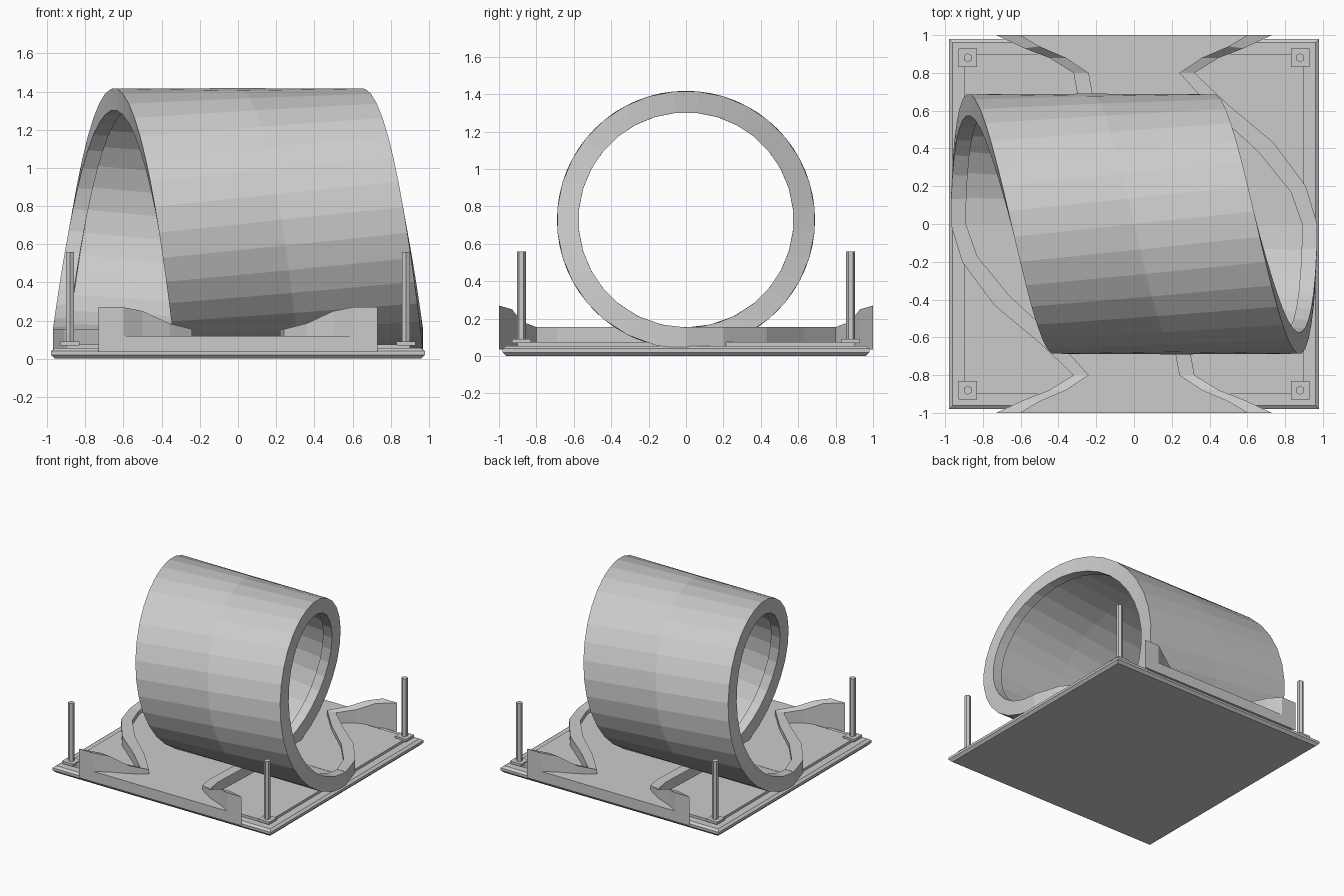
import bpy, bmesh, math

old = bpy.data.objects.get("Cube")
if old:
    bpy.data.objects.remove(old, do_unlink=True)

grey = bpy.data.materials.new("light_grey")
grey.use_nodes = True
COLOUR = (0.6, 0.6, 0.6, 1)
grey.diffuse_color = COLOUR
next(n for n in grey.node_tree.nodes if n.type == 'BSDF_PRINCIPLED').inputs["Base Color"].default_value = COLOUR


def finish(name, bm):
    bmesh.ops.recalc_face_normals(bm, faces=bm.faces[:])
    mesh = bpy.data.meshes.new(name)
    bm.to_mesh(mesh)
    bm.free()
    mesh.materials.append(grey)
    obj = bpy.data.objects.new(name, mesh)
    bpy.context.collection.objects.link(obj)
    return obj


def loft(name, rings):
    """Join closed rings of points into a capped solid."""
    bm = bmesh.new()
    rows = [[bm.verts.new(p) for p in ring] for ring in rings]
    n = len(rows[0])
    for a, b in zip(rows, rows[1:]):
        for i in range(n):
            j = (i + 1) % n
            bm.faces.new((a[i], a[j], b[j], b[i]))
    bm.faces.new(rows[0])
    bm.faces.new(rows[-1])
    return finish(name, bm)


def square(hx, hy, z, cx=0, cy=0):
    return [(cx + sx * hx, cy + sy * hy, z) for sx, sy in ((-1, -1), (1, -1), (1, 1), (-1, 1))]


def prism(name, outline, low, high):
    return loft(name, [[(x, y, z) for x, y in outline] for z in (low, high)])


# Base plate with bevelled rim, and its raised panel
loft("base_plate", [square(0.96, 0.96, 0), square(0.98, 0.98, 0.02),
                    square(0.98, 0.98, 0.04), square(0.96, 0.96, 0.055)])
loft("base_panel", [square(0.9, 0.9, 0.05), square(0.9, 0.9, 0.075)])

# Corner posts on square feet
for sx, side in ((-1, "right"), (1, "left")):
    for sy, end in ((-1, "front"), (1, "back")):
        cx, cy = sx * 0.88, sy * 0.88
        loft(f"{end}_{side}_post_foot", [square(0.05, 0.05, z, cx, cy) for z in (0.07, 0.09)])
        hexagon = [(cx + 0.024 * math.sin(k * math.pi / 3), cy + 0.024 * math.cos(k * math.pi / 3))
                   for k in range(6)]
        prism(f"{end}_{side}_post", hexagon, 0.08, 0.56)

# Loop: a U-shaped track wound one turn sideways
R_OUT, R_FLOOR, R_RAIL, CENTRE_Z = 0.69, 0.61, 0.575, 0.728
HALF, RAIL, DRIFT, TURNS = 0.65, 0.08, 0.32, 32
IN = HALF - RAIL
section = [(-HALF, R_OUT), (0, R_OUT), (HALF, R_OUT), (HALF, R_RAIL), (IN, R_RAIL),
           (IN, R_FLOOR), (0, R_FLOOR), (-IN, R_FLOOR), (-IN, R_RAIL), (-HALF, R_RAIL)]
rings = []
for k in range(TURNS + 1):
    t = -math.pi + 2 * math.pi * k / TURNS
    ring = []
    for u, r in section:
        a = t - 0.15 * u * min(1, 2 * (math.pi - abs(t)))
        ring.append((u + DRIFT * math.sin(a / 2), -r * math.sin(a), CENTRE_Z + r * math.cos(a)))
    rings.append(ring)
loft("loop_track", rings)

# Entry and exit lanes: the second is the first turned half way round
long_outer = [(-.73, -1), (-.58, -.93), (-.45, -.88), (-.32, -.8),
              (-.5, -.63), (-.74, -.43), (-.91, -.2), (-.97, 0)]
long_inner = [(-.6, -1), (-.5, -.94), (-.36, -.88), (-.24, -.8),
              (-.42, -.6), (-.66, -.38), (-.83, -.17), (-.89, 0)]
short_outer = [(-x, y) for x, y in long_outer[:4]] + [(.3, -.69), (.33, 0)]
short_inner = [(-x, y) for x, y in long_inner[:4]] + [(.22, -.69), (.25, 0)]
mouth_heights = [0.27, 0.25, 0.185]
LOW, FLOOR, TOP = 0.035, 0.12, 0.155


def rail(name, outer, inner, s):
    heights = mouth_heights + [TOP] * (len(outer) - len(mouth_heights))
    loft(name, [[(s * a[0], s * a[1], LOW), (s * a[0], s * a[1], h),
                 (s * b[0], s * b[1], h), (s * b[0], s * b[1], LOW)]
                for a, b, h in zip(outer, inner, heights)])


for s, lane in ((1, "entry"), (-1, "exit")):
    outline = [(s * x, s * y) for x, y in long_inner + short_inner[::-1]]
    prism(f"{lane}_lane_floor", outline, LOW, FLOOR)
    rail(f"{lane}_long_rail", long_outer, long_inner, s)
    rail(f"{lane}_short_rail", short_outer, short_inner, s)
